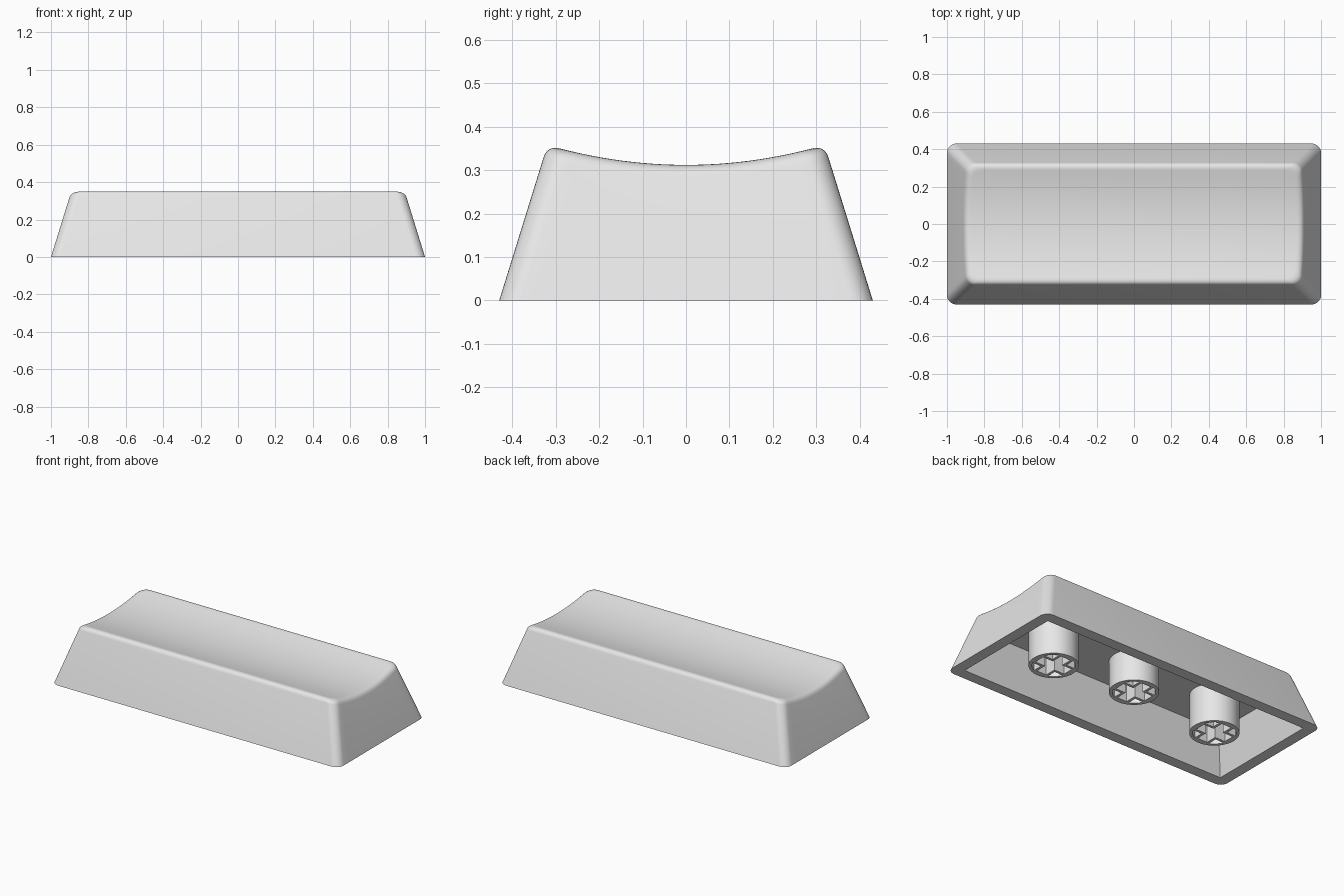
import bpy, bmesh, math
from mathutils import Vector

if "Cube" in bpy.data.objects:
    bpy.data.objects.remove(bpy.data.objects["Cube"])

HX, HY, TAPER = 1.0, 0.43, 0.31      # base half sizes and inward lean per height
ARC, EDGE = 8, 20                    # corner and short-side divisions

grey = bpy.data.materials.new("light grey plastic")
grey.diffuse_color = (0.8, 0.8, 0.8, 1)
grey.use_nodes = True
grey.node_tree.nodes["Principled BSDF"].inputs["Base Color"].default_value = grey.diffuse_color


def finish(obj, angle=32):
    obj.data.materials.clear()
    obj.data.materials.append(grey)
    obj.data.shade_smooth()
    obj.data.set_sharp_from_angle(angle=math.radians(angle))


def scoop(y):
    """Height of the dished top."""
    return 0.312 + 0.45 * y * y


def outline(inset, r):
    """Rounded rectangle: right half front to back, then left half mirrored."""
    cx, cy = HX - inset - r, HY - inset - r
    half = []
    for k in range(ARC + 1):
        a = math.radians(-90 + 90 * k / ARC)
        half.append((cx + r * math.cos(a), -cy + r * math.sin(a)))
    for k in range(1, EDGE):
        half.append((cx + r, -cy + 2 * cy * k / EDGE))
    half += [(x, -y) for x, y in reversed(half[:ARC + 1])]
    return half + [(-x, y) for x, y in reversed(half)]


def wall_point(i, z):
    x, y = outline(TAPER * z, 0.05)[i]
    return Vector((x, y, z))


def flat_ring(inset, r, z):
    return [Vector((x, y, z)) for x, y in outline(inset, r)]


# Rings run from cavity ceiling, down the inside, across the rim and up the outside
rings = [flat_ring(0.07 + TAPER * 0.24, 0, 0.24),
         flat_ring(0.07, 0, 0),
         flat_ring(0, 0.05, 0)]
count = len(rings[0])

# Rounded top edge, blending the leaning wall into the dish
fillet = [[] for _ in range(7)]
for i in range(count):
    z = 0.35
    for _ in range(8):
        z = scoop(wall_point(i, z).y)
    corner = wall_point(i, z)
    start = wall_point(i, z - 0.028)
    x, y = outline(TAPER * z + 0.032, 0.05)[i]
    end = Vector((x, y, scoop(y)))
    for k, ring in enumerate(fillet):
        t = k / 6
        ring.append(start * (1 - t) ** 2 + corner * 2 * t * (1 - t) + end * t * t)
rings += fillet

# Hollow cap shell
bm = bmesh.new()
loops = [[bm.verts.new(p) for p in ring] for ring in rings]
for a, b in zip(loops, loops[1:]):
    for i in range(count):
        j = (i + 1) % count
        bm.faces.new((a[i], a[j], b[j], b[i]))
for loop in (loops[0], loops[-1]):       # ceiling and dish as strips across x
    for i in range(count // 2 - 1):
        bm.faces.new((loop[i], loop[i + 1], loop[count - 2 - i], loop[count - 1 - i]))
bmesh.ops.remove_doubles(bm, verts=bm.verts, dist=1e-5)
bmesh.ops.recalc_face_normals(bm, faces=bm.faces)
mesh = bpy.data.meshes.new("cap_shell")
bm.to_mesh(mesh)
bm.free()
shell = bpy.data.objects.new("cap_shell", mesh)
bpy.context.collection.objects.link(shell)
finish(shell)


# Stem section: round tube, cross-shaped socket and four pockets
def arc(r, a0, a1, n):
    return [(r * math.cos(a0 + (a1 - a0) * k / n), r * math.sin(a0 + (a1 - a0) * k / n))
            for k in range(n + 1)]


def quarter_turns(points, q):
    for _ in range(q):
        points = [(-y, x) for x, y in points]
    return points


LONG, SLIM, WEB, BORE = 0.105, 0.034, 0.05, 0.121
a0 = math.asin(WEB / BORE)
pocket = [(WEB, WEB)] + arc(BORE, a0, math.pi / 2 - a0, 6)
arm = [(LONG, -SLIM), (LONG, SLIM), (SLIM, SLIM)]
cross = [p for q in range(4) for p in quarter_turns(arm, q)]
section = [arc(0.14, 0, 2 * math.pi, 48)[:-1], cross]
section += [quarter_turns(pocket, q) for q in range(4)]


def stem(name, x, bottom, top=0.25):
    curve = bpy.data.curves.new(name, 'CURVE')
    curve.dimensions = '2D'
    curve.fill_mode = 'BOTH'
    curve.extrude = (top - bottom) / 2
    for points in section:
        s = curve.splines.new('POLY')
        s.points.add(len(points) - 1)
        for p, (px, py) in zip(s.points, points):
            p.co = (px, py, 0, 1)
        s.use_cyclic_u = True
    helper = bpy.data.objects.new(name + "_curve", curve)
    bpy.context.collection.objects.link(helper)
    bpy.context.view_layer.update()
    graph = bpy.context.evaluated_depsgraph_get()
    me = bpy.data.meshes.new_from_object(helper.evaluated_get(graph))
    bpy.data.objects.remove(helper)
    work = bmesh.new()
    work.from_mesh(me)
    bmesh.ops.remove_doubles(work, verts=work.verts, dist=1e-5)
    bmesh.ops.recalc_face_normals(work, faces=work.faces)
    work.to_mesh(me)
    work.free()
    obj = bpy.data.objects.new(name, me)
    obj.location = (x, 0, (top + bottom) / 2)
    bpy.context.collection.objects.link(obj)
    finish(obj)


# Side stems reach the rim, the middle one sits slightly higher
stem("left_stem", -0.585, 0.0)
stem("middle_stem", 0.0, 0.045)
stem("right_stem", 0.585, 0.0)
